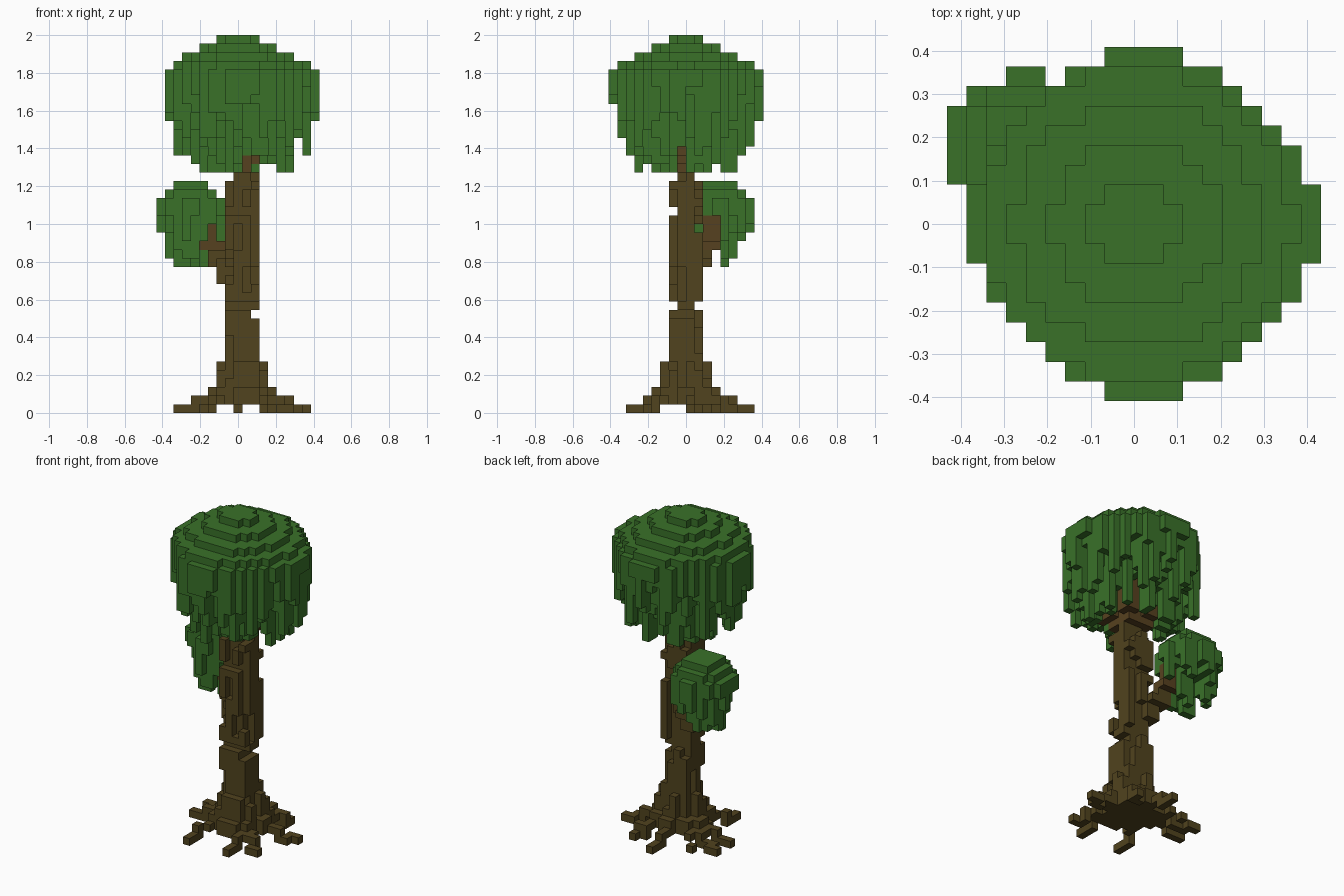
import bpy, bmesh, math, random
from mathutils import Vector

random.seed(5)
if "Cube" in bpy.data.objects:
    bpy.data.objects.remove(bpy.data.objects["Cube"])

U = 1 / 22                  # block size
CX, CY = 9.5, 8.5           # tree axis in block coordinates


def material(name, rgb):
    m = bpy.data.materials.new(name)
    m.use_nodes = True
    m.diffuse_color = (*rgb, 1)
    m.node_tree.nodes["Principled BSDF"].inputs["Base Color"].default_value = (*rgb, 1)
    return m


LEAF = material("leaf green", (0.041, 0.166, 0.022))
BARK = material("dark bark", (0.082, 0.056, 0.013))
WARM = material("warm bark", (0.094, 0.053, 0.014))


def limb(points):
    """Blocks along a path, swept with a two-block square brush."""
    cells = set()
    for a, b in zip(points, points[1:]):
        a, b = Vector(a), Vector(b)
        for s in range(41):
            i, j, k = (math.floor(c + 0.5) for c in a.lerp(b, s / 40))
            cells |= {(i + x, j + y, k) for x in (0, 1) for y in (0, 1)}
    return cells


def make_trunk():
    # waists where whole sides are missing
    notches = {(11, 11, j) for j in range(7, 11)}
    notches |= {(12, i, j) for i in range(8, 12) for j in (7, 10)}
    notches |= {(23, i, 7) for i in range(8, 12)}
    notches |= {(21, i, 10) for i in range(8, 12)}
    cells = set()
    for i in range(8, 12):
        for j in range(7, 11):
            sides = (i in (8, 11)) + (j in (7, 10))
            top = 34 if sides == 0 else random.choice((26, 27, 27, 28))
            solid, run = True, 0
            for k in range(1, top):
                if run == 0:
                    low = k < 11
                    run = random.randint(3, 6) if low else random.randint(1, 4)
                    chance = (1, 0.95 if low else 0.82, 0.7 if low else 0.55)[sides]
                    solid = random.random() < chance
                run -= 1
                if solid and (k, i, j) not in notches:
                    cells.add((i, j, k))
    return cells


def make_roots():
    cells = set()
    # flared foot around the trunk
    for i in range(6, 14):
        for j in range(5, 13):
            dx, dy = abs(i - CX), abs(j - CY)
            ring, side = max(dx, dy), min(dx, dy)
            if ring == 2.5 and side < 2:
                top = random.randint(2, 5)
            elif ring == 3.5 and side < 1:
                top = random.randint(1, 2)
            else:
                continue
            cells |= {(i, j, k) for k in range(1, top + 1)}
    # creeping roots stepping down to the ground
    ends = [(2, 9), (2, 12), (5, 13), (9, 16), (13, 14),
            (17, 10), (15, 4), (12, 2), (6, 2)]
    for end in ends:
        bend = random.uniform(-1, 1)
        dx, dy = end[0] - CX, end[1] - CY
        n = math.hypot(dx, dy)
        for s in range(61):
            t = s / 60
            off = bend * math.sin(math.pi * t)
            i = math.floor(CX + dx * t - dy / n * off + 0.5)
            j = math.floor(CY + dy * t + dx / n * off + 0.5)
            r = math.hypot(i - CX, j - CY)
            if r < 6:
                cells.add((i, j, 1))
            if r < 4.2:
                cells.add((i, j, 2))
            if r > 5 and i != 10 and j != 8:
                cells.add((i, j, 0))
    return cells


def canopy(centre, dome_x, radius, steps, top, bottom):
    """Stepped dome of columns with ragged hanging ends."""
    cells = set()
    for i in range(19):
        for j in range(18):
            dx, dy = abs(i - centre[0]), abs(j - centre[1])
            if (dx ** 1.8 + dy ** 1.8) ** (1 / 1.8) > radius:
                continue
            ring = math.hypot(i - dome_x, dy)
            high = top - sum(ring > s for s in steps)
            low = bottom(math.hypot(dx, dy))
            cells |= {(i, j, k) for k in range(low, high + 1)}
    return cells


def crown_hang(r):
    if r > 8:
        return random.randint(34, 38)
    strand = random.random()
    if r > 6.3:
        return random.randint(30, 32) if strand < 0.27 else random.randint(33, 37)
    return random.randint(28, 31) if strand < 0.42 else random.randint(32, 35)


def clump_hang(r):
    if r > 2.9:
        return random.randint(20, 23)
    return random.choice((17, 18, 19, 20, 21, 22))


trunk = make_trunk()
roots = make_roots() - trunk
branch = limb([(7, 9, 15), (7, 9, 17), (6, 10, 17), (6, 10, 18),
               (5, 11, 19), (5, 11, 22)]) - trunk
crown_limbs = set()
for sx, sy in ((1, -1), (1, 1), (-1, 1), (-1, -1)):
    crown_limbs |= limb([(9 + sx, 8 + sy, 28), (9 + 2 * sx, 8 + 2 * sy, 30),
                         (9 + 2 * sx, 8 + 2 * sy, 34)])
crown_limbs -= trunk
wood = trunk | roots | branch | crown_limbs
crown = canopy((CX, CY), 9.2, 8.77, (2.3, 4.35, 6.3, 7.9), 43, crown_hang) - wood
clump = canopy((3.4, 12.5), 3.5, 3.85, (2.3, 3.1), 26, clump_hang) - wood
everything = wood | crown | clump


def build(name, cells, mats, rule=lambda k: 0):
    """Mesh of the exposed block faces only."""
    bm = bmesh.new()
    verts = {}

    def corner(c):
        if c not in verts:
            verts[c] = bm.verts.new(((c[0] - 9.5) * U, (c[1] - 9) * U, c[2] * U))
        return verts[c]

    for cell in sorted(cells):
        for axis in range(3):
            for d in (0, 1):
                near = list(cell)
                near[axis] += 2 * d - 1
                if tuple(near) in everything:
                    continue
                quad = []
                for a, b in ((0, 0), (1, 0), (1, 1), (0, 1)):
                    p = list(cell)
                    p[axis] += d
                    p[(axis + 1) % 3] += a
                    p[(axis + 2) % 3] += b
                    quad.append(corner(tuple(p)))
                face = bm.faces.new(quad if d else quad[::-1])
                face.material_index = rule(cell[2])
    mesh = bpy.data.meshes.new(name)
    bm.to_mesh(mesh)
    bm.free()
    for m in mats:
        mesh.materials.append(m)
    bpy.context.collection.objects.link(bpy.data.objects.new(name, mesh))


build("roots", roots, [BARK])
build("trunk", trunk, [BARK, WARM], lambda k: int(k > 28))
build("side_branch", branch, [BARK, WARM], lambda k: int(k > 18))
build("crown_limbs", crown_limbs, [WARM])
build("crown_foliage", crown, [LEAF])
build("side_foliage", clump, [LEAF])
